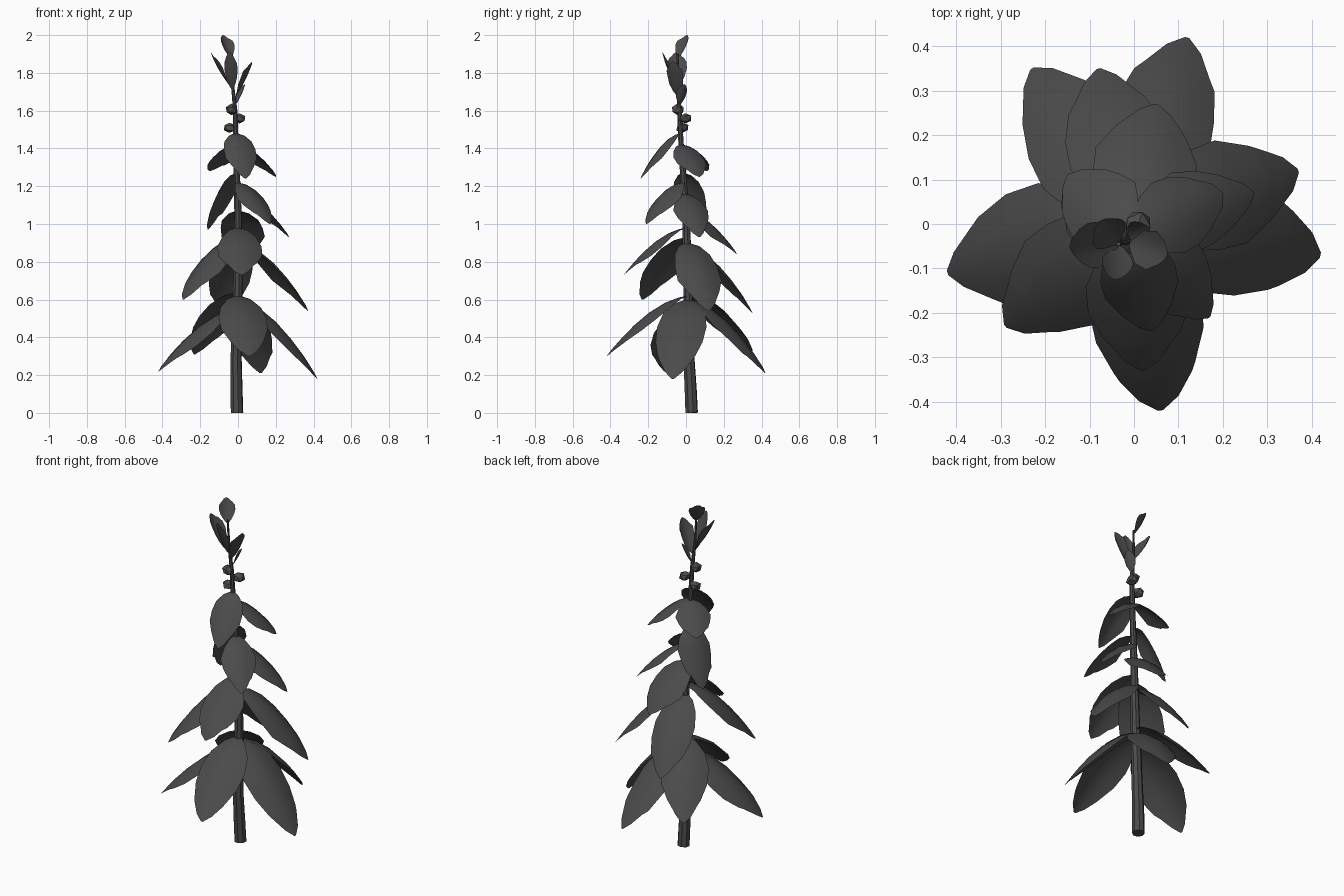
import bpy, bmesh, math, random
from mathutils import Vector

random.seed(4)
cube = bpy.data.objects.get("Cube")
if cube:
    bpy.data.objects.remove(cube)


def material(name, value):
    m = bpy.data.materials.new(name)
    m.use_nodes = True
    color = (value, value, value, 1)
    m.diffuse_color = color
    m.node_tree.nodes["Principled BSDF"].inputs["Base Color"].default_value = color
    return m


GREY = material("charcoal grey", 0.07)

# Stem centreline: x, y, z, radius
STEM = [(-.005, .03, 0, .034), (-.008, .025, .12, .033), (-.01, .015, .3, .03),
        (0, .01, .7, .025), (0, 0, 1.05, .02), (-.01, -.025, 1.4, .015),
        (-.015, -.035, 1.6, .012), (-.03, -.04, 1.75, .008), (-.035, -.045, 1.9, .005)]
# Outline of a leaf: position along the spine, share of the half width
OUTLINE = [(0, .1), (.12, .45), (.3, .83), (.5, 1), (.68, .96), (.82, .72),
           (.86, .58), (.95, .32), (1, .04)]


def stem_at(z):
    for a, b in zip(STEM, STEM[1:]):
        if z <= b[2]:
            t = (z - a[2]) / (b[2] - a[2])
            return Vector(a[:3]).lerp(Vector(b[:3]), t)
    return Vector(STEM[-1][:3])


def finish(name, bm, smooth=True):
    mesh = bpy.data.meshes.new(name)
    bm.to_mesh(mesh)
    bm.free()
    mesh.materials.append(GREY)
    for p in mesh.polygons:
        p.use_smooth = smooth
    obj = bpy.data.objects.new(name, mesh)
    bpy.context.collection.objects.link(obj)
    return obj


def blade(name, base, bend, tip, width, curl):
    """Thin leaf lofted along a bent spine, its edges curled away from the face."""
    bm = bmesh.new()
    out = tip - base
    side = Vector((-out.y, out.x, 0)).normalized()
    rows = []
    for u, w in OUTLINE:
        centre = base * (1 - u) ** 2 + bend * 2 * u * (1 - u) + tip * u * u
        tangent = ((bend - base) * (1 - u) + (tip - bend) * u).normalized()
        normal = tangent.cross(side)
        ragged = random.uniform(.93, 1.06)
        row = []
        for k in (-1, -.5, 0, .5, 1):
            s = k * w * ragged
            row.append(bm.verts.new(centre + side * s * width / 2 - normal * curl * s * s))
        rows.append(row)
    for a, b in zip(rows, rows[1:]):
        for i in range(4):
            bm.faces.new((a[i], b[i], b[i + 1], a[i + 1]))
    return finish(name, bm)


# Stem
curve = bpy.data.curves.new("stem", "CURVE")
curve.dimensions = "3D"
curve.bevel_depth = 1
curve.bevel_resolution = 2
curve.use_fill_caps = True
spline = curve.splines.new("POLY")
spline.points.add(len(STEM) - 1)
for point, (x, y, z, r) in zip(spline.points, STEM):
    point.co = (x, y, z, 1)
    point.radius = r
stem = bpy.data.objects.new("stem", curve)
bpy.context.collection.objects.link(stem)
curve.materials.append(GREY)
bpy.context.view_layer.objects.active = stem
stem.select_set(True)
bpy.ops.object.convert(target="MESH")
bpy.ops.object.shade_smooth_by_angle()

# Drooping leaves: tip x, y, z, height of the root, width
LEAVES = {
    "lower_leaf": [(.42, -.07, .18, .6, .28), (.06, -.42, .3, .62, .27),
                   (-.42, -.11, .22, .55, .27), (.12, .42, .21, .6, .25),
                   (-.23, .35, .31, .64, .25)],
    "middle_leaf": [(.37, .12, .54, .9, .25), (-.29, -.23, .6, .93, .25),
                    (-.08, .35, .53, .88, .24), (.02, -.33, .73, .98, .23)],
    "upper_leaf": [(.05, .27, .84, 1.07, .23), (.27, .07, .93, 1.16, .18),
                   (.17, -.21, 1.0, 1.22, .18), (-.16, .07, .97, 1.27, .19)],
    "top_leaf": [(.04, -.24, 1.24, 1.48, .18), (.2, .07, 1.25, 1.42, .18),
                 (-.15, .11, 1.28, 1.42, .18)],
}
for name, leaves in LEAVES.items():
    for x, y, z, root, width in leaves:
        base, tip = stem_at(root), Vector((x, y, z))
        bend = base.lerp(tip, .46)
        bend.z = root - .06 * (root - z)
        blade(name, base, bend, tip, width, width * .16)

# Upright petals: root, tip, width
PETALS = [((-.035, -.045, 1.72), (-.145, -.05, 1.91), .1),
          ((-.03, -.05, 1.71), (-.045, -.125, 1.91), .07),
          ((-.01, -.045, 1.68), (.075, -.07, 1.86), .09),
          ((-.035, -.045, 1.88), (-.08, .005, 2.0), .085),
          ((-.015, -.035, 1.63), (.035, -.01, 1.74), .06)]
for root, tip, width in PETALS:
    base, tip = Vector(root), Vector(tip)
    bend = base.lerp(tip, .5)
    bend += Vector((tip.x - base.x, tip.y - base.y, 0)) * .2
    blade("petal", base, bend, tip, width, -width * .2)

# Faceted buds
for x, y, z in [(-.045, -.02, 1.51), (.008, -.005, 1.56), (-.035, -.045, 1.605)]:
    bm = bmesh.new()
    bmesh.ops.create_icosphere(bm, subdivisions=1, radius=.036)
    for v in bm.verts:
        v.co *= random.uniform(.8, 1.1)
        v.co.z *= .85
        v.co += Vector((x, y, z))
    finish("bud", bm, smooth=False)
